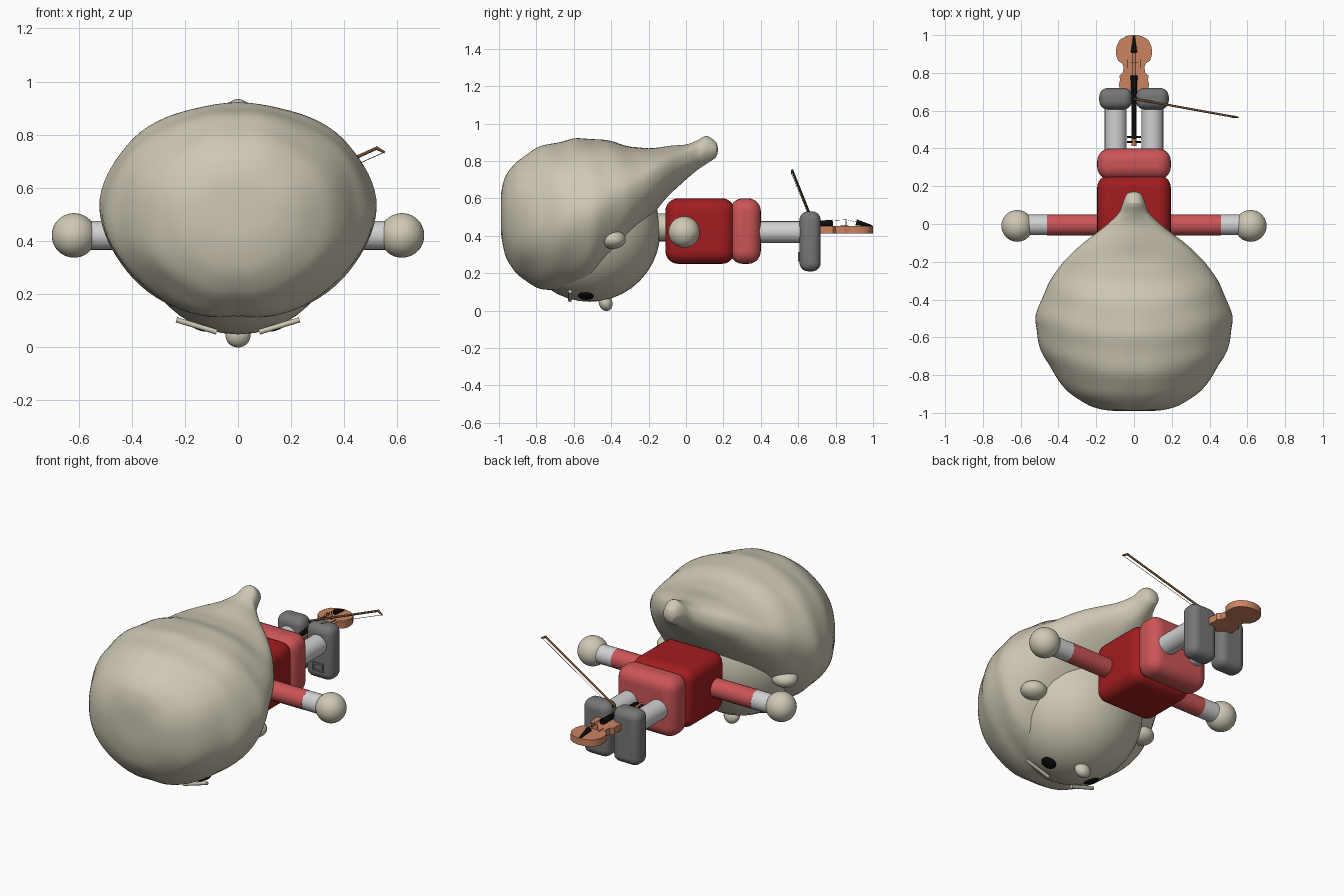
import bpy, bmesh, math
from mathutils import Vector

if "Cube" in bpy.data.objects:
    bpy.data.objects.remove(bpy.data.objects["Cube"], do_unlink=True)


def material(name, rgb):
    m = bpy.data.materials.new(name)
    m.use_nodes = True
    m.diffuse_color = (*rgb, 1)
    m.node_tree.nodes["Principled BSDF"].inputs["Base Color"].default_value = (*rgb, 1)
    return m


BEIGE = material("beige", (0.62, 0.58, 0.46))
RED = material("dark red", (0.36, 0.012, 0.014))
CORAL = material("light red", (0.60, 0.09, 0.095))
PALE = material("light grey", (0.64, 0.64, 0.65))
GREY = material("shoe grey", (0.18, 0.18, 0.18))
WOOD = material("orange wood", (0.60, 0.23, 0.12))
BLACK = material("black", (0.004, 0.004, 0.004))
BROWN = material("bow brown", (0.16, 0.08, 0.03))


def finish(ob, name, mat):
    ob.name = name
    ob.data.materials.append(mat)
    bpy.ops.object.select_all(action='DESELECT')
    ob.select_set(True)
    bpy.context.view_layer.objects.active = ob
    bpy.ops.object.shade_smooth_by_angle(angle=math.radians(40))
    return ob


def from_bmesh(bm, name, mat):
    bmesh.ops.recalc_face_normals(bm, faces=bm.faces)
    me = bpy.data.meshes.new(name)
    bm.to_mesh(me)
    bm.free()
    ob = bpy.data.objects.new(name, me)
    bpy.context.collection.objects.link(ob)
    return finish(ob, name, mat)


def ball(name, loc, radii, mat, normal=None):
    bpy.ops.mesh.primitive_uv_sphere_add(segments=32, ring_count=20, location=loc)
    ob = bpy.context.object
    ob.scale = radii
    if normal:
        ob.rotation_euler = Vector(normal).to_track_quat('Z', 'Y').to_euler()
    return finish(ob, name, mat)


def rod(name, a, b, r, mat, r2=None, sides=24):
    a, b = Vector(a), Vector(b)
    bpy.ops.mesh.primitive_cone_add(vertices=sides, radius1=r, radius2=r if r2 is None else r2,
                                    depth=(b - a).length, location=(a + b) / 2)
    ob = bpy.context.object
    ob.rotation_euler = (b - a).to_track_quat('Z', 'Y').to_euler()
    return finish(ob, name, mat)


def box(name, lo, hi, mat, bevel=0):
    lo, hi = Vector(lo), Vector(hi)
    bpy.ops.mesh.primitive_cube_add(size=1, location=(lo + hi) / 2)
    ob = bpy.context.object
    ob.scale = hi - lo
    bpy.ops.object.transform_apply(location=False, rotation=False, scale=True)
    if bevel:
        mod = ob.modifiers.new("round", 'BEVEL')
        mod.width, mod.segments = bevel, 6
    return finish(ob, name, mat)


# Head and face (the face looks down)
C, R = Vector((0, -0.515, 0.425)), 0.378
ball("head", C, (R, R, R), BEIGE)
rod("neck", (0, -0.2, 0.445), (0, -0.08, 0.445), 0.075, BEIGE)
ball("nose", (0, -0.43, 0.042), (0.047, 0.036, 0.045), BEIGE, (0, 0.35, -1))

# Hair: key rings along y given as (y, half width, bottom, top)
KEYS = [(-0.99, 0.14, 0.40, 0.64), (-0.965, 0.24, 0.28, 0.73), (-0.9, 0.345, 0.18, 0.81),
        (-0.8, 0.425, 0.115, 0.875), (-0.7, 0.48, 0.095, 0.905), (-0.6, 0.515, 0.105, 0.92),
        (-0.5, 0.52, 0.125, 0.925), (-0.4, 0.495, 0.225, 0.91), (-0.3, 0.445, 0.35, 0.88),
        (-0.2, 0.385, 0.48, 0.865), (-0.1, 0.27, 0.61, 0.88), (0, 0.14, 0.70, 0.885),
        (0.06, 0.075, 0.75, 0.91), (0.11, 0.06, 0.785, 0.94), (0.165, 0.04, 0.82, 0.9)]
rings = [KEYS[0]]
for a, b in zip(KEYS, KEYS[1:]):
    rings += [tuple((p + q) / 2 for p, q in zip(a, b)), b]
bm = bmesh.new()
N = 40
loops = []
for y, w, lo, hi in rings:
    ring = []
    for i in range(N):
        t = 2 * math.pi * i / N
        down = math.acos(max(-1, min(1, math.sin(t))))
        # Soft locks that mirror across x, and a parting down the front
        k = 1 + 0.013 * math.cos(34 * (y + 0.54) + 2 * math.cos(2 * down)) + 0.01 * math.cos(7 * down + 9 * y)
        part = math.exp(-(math.cos(t) * w / 0.04) ** 2) if y < -0.6 else 0
        k -= 0.025 * part
        ring.append(bm.verts.new((w * k * math.cos(t), y,
                                  (lo + hi) / 2 + (hi - lo) / 2 * k * math.sin(t))))
    loops.append(ring)
for a, b in zip(loops, loops[1:]):
    for i in range(N):
        bm.faces.new((a[i], a[(i + 1) % N], b[(i + 1) % N], b[i]))
for ring in (loops[0], loops[-1]):
    mid = sum((v.co for v in ring), Vector()) / N
    tip = bm.verts.new(mid + Vector((0, 0.008 if mid.y > 0 else 0, 0)))
    for i in range(N):
        bm.faces.new((ring[i], ring[(i + 1) % N], tip))
hair = from_bmesh(bm, "hair", BEIGE)
soft = hair.modifiers.new("soften", 'SUBSURF')
soft.levels = soft.render_levels = 1

# Torso and shorts
box("torso", (-0.195, -0.11, 0.25), (0.195, 0.26, 0.60), RED, 0.068)
box("shorts", (-0.195, 0.235, 0.25), (0.195, 0.40, 0.60), CORAL, 0.068)

# Mirrored parts
for side, s in (("left", 1), ("right", -1)):
    n = Vector((s * 0.15, -0.02, 0))
    n.z = -math.sqrt(R * R - n.length_squared)
    ball(side + "_eye", C + n, (0.042, 0.042, 0.014), BLACK, n)
    rod(side + "_eyebrow", (s * 0.08, -0.62, 0.056), (s * 0.232, -0.62, 0.102), 0.010, BEIGE, sides=12)
    ball(side + "_ear", (s * 0.375, -0.39, 0.38), (0.075, 0.068, 0.05), BEIGE)
    rod(side + "_sleeve", (s * 0.17, -0.005, 0.42), (s * 0.46, -0.005, 0.42), 0.055, CORAL)
    rod(side + "_forearm", (s * 0.45, -0.005, 0.42), (s * 0.6, -0.005, 0.42), 0.0545, PALE)
    ball(side + "_hand", (s * 0.618, -0.01, 0.42), (0.084, 0.084, 0.084), BEIGE)
    rod(side + "_leg", (s * 0.097, 0.37, 0.42), (s * 0.097, 0.66, 0.42), 0.058, PALE)
    box(side + "_shoe", (s * 0.097 - 0.087, 0.607, 0.21), (s * 0.097 + 0.087, 0.72, 0.53), GREY, 0.045)
    # Buckle frame on the shoe
    for dz in (-0.02, 0.02):
        box(side + "_buckle_bar", (s * 0.1 - 0.035, 0.6, 0.283 + dz), (s * 0.1 + 0.035, 0.61, 0.293 + dz), GREY)
    for dx in (-0.03, 0.03):
        box(side + "_buckle_end", (s * 0.1 + dx - 0.005, 0.6, 0.263), (s * 0.1 + dx + 0.005, 0.61, 0.313), GREY)

# Violin body: half outline mirrored and extruded
HALF = [(0.03, 0.69), (0.072, 0.70), (0.08, 0.735), (0.074, 0.765), (0.078, 0.785), (0.06, 0.80),
        (0.055, 0.83), (0.062, 0.85), (0.085, 0.865), (0.096, 0.90), (0.093, 0.94), (0.075, 0.975),
        (0.04, 0.995), (0.012, 1.0)]
outline = HALF + [(-x, y) for x, y in reversed(HALF)]
bm = bmesh.new()
face = bm.faces.new([bm.verts.new((x, y, 0.412)) for x, y in outline])
top = bmesh.ops.extrude_face_region(bm, geom=[face])["geom"]
bmesh.ops.translate(bm, vec=(0, 0, 0.04), verts=[v for v in top if isinstance(v, bmesh.types.BMVert)])
from_bmesh(bm, "violin_body", WOOD)
rod("violin_neck", (0, 0.46, 0.435), (0, 0.70, 0.445), 0.012, WOOD, sides=12)
rod("fingerboard", (0, 0.45, 0.452), (0, 0.785, 0.468), 0.008, BLACK, 0.018, 12)
rod("scroll", (0, 0.415, 0.425), (0, 0.47, 0.435), 0.014, WOOD, 0.012, 12)
for y in (0.435, 0.46):
    rod("peg", (-0.036, y, 0.435), (0.036, y, 0.435), 0.005, BLACK, sides=8)
box("bridge", (-0.02, 0.854, 0.45), (0.02, 0.858, 0.483), WOOD)
rod("tailpiece", (0, 0.91, 0.472), (0, 0.995, 0.452), 0.016, BLACK, 0.005, 12)
for x in (-0.009, -0.003, 0.003, 0.009):
    rod("string_front", (x, 0.47, 0.462), (x, 0.856, 0.486), 0.0007, BLACK, sides=6)
    rod("string_back", (x, 0.856, 0.486), (x, 0.92, 0.472), 0.0007, BLACK, sides=6)
for s in (-1, 1):
    box("sound_hole", (s * 0.036 - 0.0015, 0.825, 0.45), (s * 0.036 + 0.0015, 0.87, 0.454), BLACK)

# Bow
rod("bow_stick", (0, 0.663, 0.512), (0.525, 0.568, 0.75), 0.006, BROWN, sides=10)
rod("bow_tip", (0.52, 0.569, 0.75), (0.553, 0.564, 0.733), 0.007, BROWN, 0.004, 10)
rod("bow_hair", (0.025, 0.66, 0.5), (0.55, 0.564, 0.733), 0.0015, PALE, sides=6)
rod("bow_frog", (0.01, 0.662, 0.515), (0.028, 0.66, 0.5), 0.008, BLACK, sides=10)
